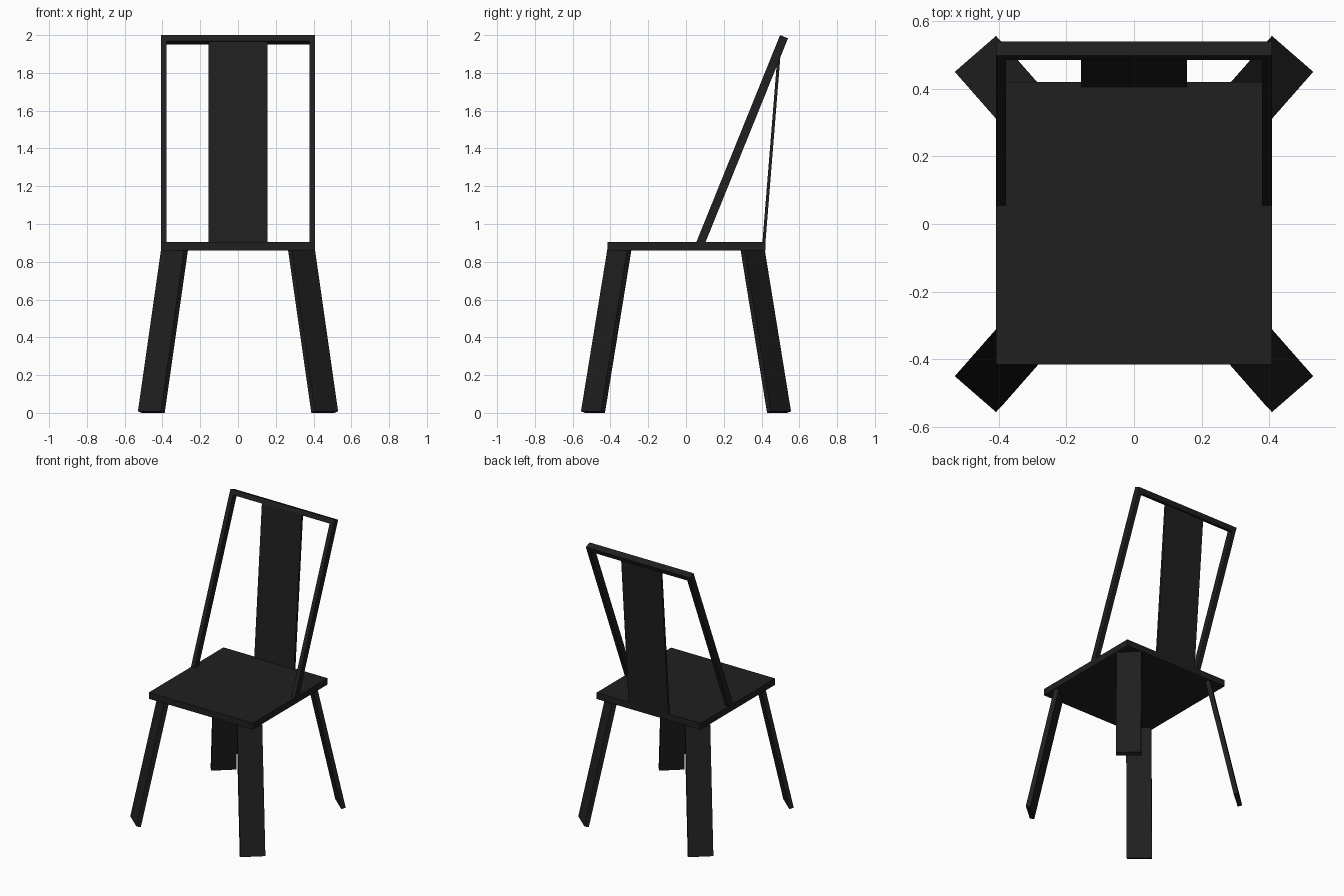
import bpy, bmesh
from mathutils import Vector

if "Cube" in bpy.data.objects:
    bpy.data.objects.remove(bpy.data.objects["Cube"])

mat = bpy.data.materials.new("black_wood")
mat.diffuse_color = (0.014, 0.014, 0.014, 1)
mat.use_nodes = True
mat.node_tree.nodes["Principled BSDF"].inputs["Base Color"].default_value = mat.diffuse_color


def prism(name, base, sweep):
    """Sweep a flat polygon along a vector into a closed solid."""
    bm = bmesh.new()
    face = bm.faces.new([bm.verts.new(p) for p in base])
    ret = bmesh.ops.extrude_face_region(bm, geom=[face], use_keep_orig=True)
    moved = [v for v in ret["geom"] if isinstance(v, bmesh.types.BMVert)]
    bmesh.ops.translate(bm, verts=moved, vec=Vector(sweep))
    bmesh.ops.recalc_face_normals(bm, faces=bm.faces)
    mesh = bpy.data.meshes.new(name)
    bm.to_mesh(mesh)
    bm.free()
    mesh.materials.append(mat)
    obj = bpy.data.objects.new(name, mesh)
    bpy.context.collection.objects.link(obj)
    return obj


def side_profile(name, yz, x0, x1):
    """Extrude a side-view profile across x."""
    return prism(name, [(x0, y, z) for y, z in yz], (x1 - x0, 0, 0))


# Seat slab
side_profile("seat", [(-0.416, 0.86), (0.42, 0.86), (0.42, 0.905), (-0.416, 0.905)],
             -0.408, 0.408)

# Splayed plank legs, set diagonally under each corner
for row, sy in (("front", 1), ("back", -1)):
    for side, sx in (("left", 1), ("right", -1)):
        foot = [(-0.53, -0.45, 0.008), (-0.408, -0.556, 0.008),
                (-0.388, -0.535, 0.0), (-0.51, -0.429, 0.0)]
        prism(f"{row}_{side}_leg", [(x * sx, y * sy, z) for x, y, z in foot],
              (0.124 * sx, 0.141 * sy, 0.868))

# Raked back frame: two rails and a top bar sharing one slope
along = Vector((0.375, 0.927))
thick = Vector((0.042, -0.017))
top = Vector((0.498, 2.0))


def raked(name, length, start, x0, x1):
    a, b = top - along * start, top - along * length
    side_profile(name, [a, a + thick, b + thick, b], x0, x1)


raked("top_bar", 0.034, 0, -0.408, 0.408)
raked("left_rail", 1.208, 0.034, -0.408, -0.379)
raked("right_rail", 1.208, 0.034, 0.379, 0.408)

# Thin central splat, running from the seat's rear edge to the top bar
side_profile("back_splat", [(0.402, 0.87), (0.418, 0.87), (0.506, 1.966), (0.49, 1.966)],
             -0.156, 0.156)
